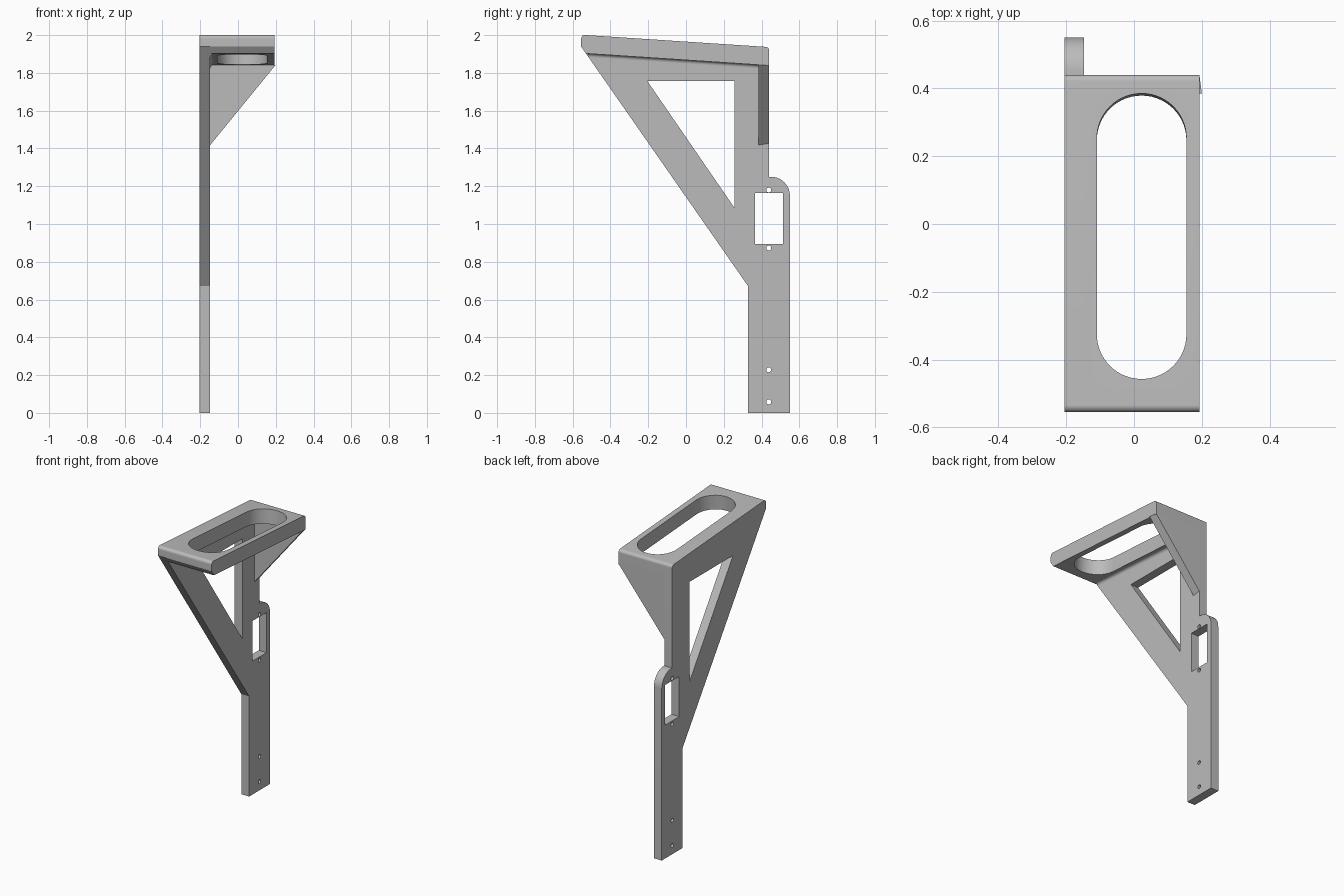
import bpy
import bmesh
import math
from mathutils import Vector, Matrix

if "Cube" in bpy.data.objects:
    bpy.data.objects.remove(bpy.data.objects["Cube"])

grey = bpy.data.materials.new("plain_grey")
grey.use_nodes = True
COLOUR = (0.5, 0.5, 0.5, 1)
grey.diffuse_color = COLOUR
grey.node_tree.nodes["Principled BSDF"].inputs["Base Color"].default_value = COLOUR

SLOPE = -0.0656                    # fall of the top plate towards the back
LEFT, RIGHT, INNER = 0.193, -0.205, -0.147


def underside(y):
    return 1.868 + SLOPE * y


def topside(y):
    return 1.9655 + SLOPE * y


def rounded(corners, steps=14):
    """Outline from (a, b) or (a, b, radius) corners."""
    out = []
    for i, corner in enumerate(corners):
        p = Vector(corner[:2])
        if len(corner) == 2:
            out.append(p)
            continue
        r = corner[2]
        u = (Vector(corners[i - 1][:2]) - p).normalized()
        v = (Vector(corners[(i + 1) % len(corners)][:2]) - p).normalized()
        half = u.angle(v) / 2
        centre = p + (u + v).normalized() * (r / math.sin(half))
        reach = r / math.tan(half)
        start, end = p + u * reach - centre, p + v * reach - centre
        a0 = math.atan2(start.y, start.x)
        turn = (math.atan2(end.y, end.x) - a0 + math.pi) % math.tau - math.pi
        for k in range(steps + 1):
            a = a0 + turn * k / steps
            out.append(centre + Vector((math.cos(a), math.sin(a))) * r)
    return out


def circle(a, b, r, steps=20):
    return [Vector((a + r * math.cos(math.tau * k / steps),
                    b + r * math.sin(math.tau * k / steps))) for k in range(steps)]


def frame(ax, ay, az, origin=(0, 0, 0)):
    """Matrix whose columns are the given axes; it may shear."""
    m = Matrix((ax, ay, az)).transposed().to_4x4()
    m.translation = origin
    return m


def prism(name, loops, depth, matrix):
    """Extrude an outline with optional hole loops."""
    bm = bmesh.new()
    edges = []
    for loop in loops:
        vs = [bm.verts.new((p[0], p[1], 0)) for p in loop]
        edges += [bm.edges.new((vs[i - 1], vs[i])) for i in range(len(vs))]
    bmesh.ops.triangle_fill(bm, edges=edges, use_beauty=True, normal=(0, 0, 1))
    ext = bmesh.ops.extrude_face_region(bm, geom=bm.faces[:], use_keep_orig=True)
    moved = [g for g in ext["geom"] if isinstance(g, bmesh.types.BMVert)]
    bmesh.ops.translate(bm, verts=moved, vec=(0, 0, depth))
    bmesh.ops.transform(bm, matrix=matrix, verts=bm.verts)
    bmesh.ops.recalc_face_normals(bm, faces=bm.faces)
    mesh = bpy.data.meshes.new(name)
    bm.to_mesh(mesh)
    bm.free()
    mesh.materials.append(grey)
    obj = bpy.data.objects.new(name, mesh)
    bpy.context.collection.objects.link(obj)
    return obj


def smooth(obj):
    bpy.ops.object.select_all(action="DESELECT")
    obj.select_set(True)
    bpy.context.view_layer.objects.active = obj
    bpy.ops.object.shade_smooth_by_angle(angle=math.radians(30))


def sideways(x):
    """Outline in y and z, extruded along x."""
    return frame((0, 1, 0), (0, 0, 1), (1, 0, 0), (x, 0, 0))


# Side arm: full silhouette with brace window, switch window and screw holes
top_edge = [(0.44, topside(0.44), 0.02), (-0.555, topside(-0.555), 0.02)]
arm = rounded([(0.328, 0), (0.55, 0), (0.55, 1.25, 0.1), (0.44, 1.25)]
              + top_edge + [(-0.555, 1.939), (0.328, 0.672)])
brace_window = [(-0.205, 1.757), (0.257, 1.757), (0.257, 1.085)]
switch_window = [(0.365, 0.895), (0.513, 0.895), (0.513, 1.164), (0.365, 1.164)]
screw_holes = [circle(0.438, z, 0.013) for z in (0.058, 0.228, 0.873, 1.18)]
side_arm = prism("side_arm", [arm, brace_window, switch_window] + screw_holes,
                 INNER - RIGHT, sideways(RIGHT))

# Top plate with a long slot cut square to its slope
plate = rounded([(0.44, underside(0.44))] + top_edge
                + [(-0.555, 1.939), (-0.53, underside(-0.53))])
top_plate = prism("top_plate", [plate], LEFT - INNER, sideways(INNER))
w, h = 0.132, 0.421
slot = rounded([(-w, -h, w * 0.998), (w, -h, w * 0.998),
                (w, h, w * 0.998), (-w, h, w * 0.998)])
tilt = frame((1, 0, 0), (0, 1, SLOPE), (0, -SLOPE, 1), (0.0225, -0.036, topside(-0.036)))
cutter = prism("slot_cutter", [slot], 0.4, tilt @ Matrix.Translation((0, 0, -0.2)))
cutter.hide_render = True
cut = top_plate.modifiers.new("slot", "BOOLEAN")
cut.operation, cut.solver, cut.object = "DIFFERENCE", "EXACT", cutter
bpy.context.view_layer.objects.active = top_plate
bpy.ops.object.modifier_apply(modifier=cut.name)
bpy.data.objects.remove(cutter)

# Triangular gusset under the back of the plate
z = underside(0.385)
gusset = prism("back_gusset", [[(INNER, 1.418), (0.2, z), (INNER, z)]], 0.055,
               frame((1, 0, 0), (0, 0, 1), (-0.13, 1, 0), (0, 0.385, 0)))

# Concave fillet between the arm and the plate's underside
r = 0.018
bend = [(INNER + r - r * math.sin(a), r * math.cos(a) - r)
        for a in (math.pi / 2 * k / 6 for k in range(7))]
fillet = prism("inner_fillet", [[(INNER, 0)] + bend], 0.91,
               frame((1, 0, 0), (0, 0, 1), (0, 1, SLOPE), (0, -0.52, underside(-0.52))))

for part in (side_arm, top_plate, gusset, fillet):
    smooth(part)
